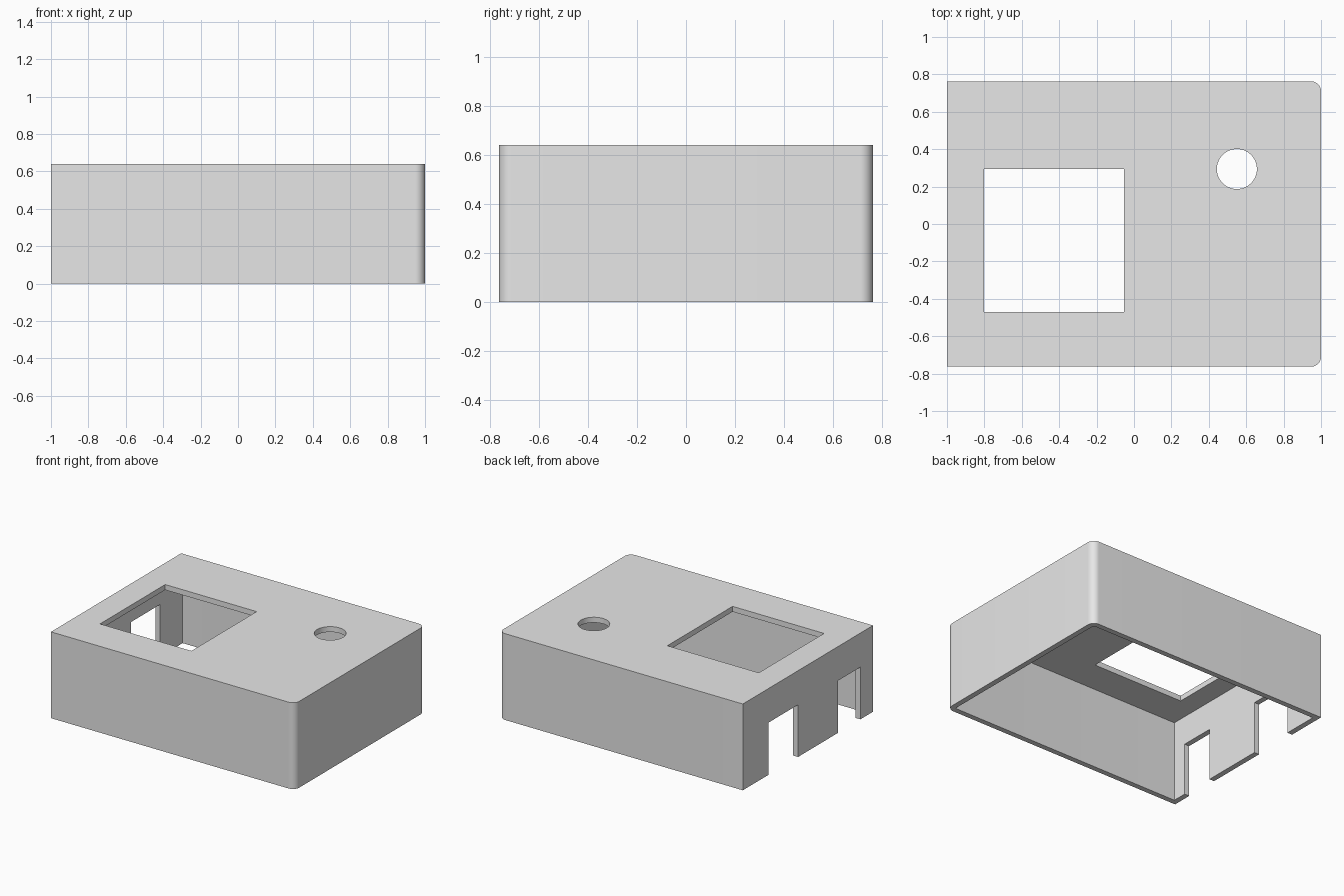
import bpy
import bmesh
import math

if "Cube" in bpy.data.objects:
    bpy.data.objects.remove(bpy.data.objects["Cube"])

LENGTH, WIDTH, HEIGHT = 2.0, 1.525, 0.64
WALL, RADIUS = 0.04, 0.053
CORNER_STEPS = 12

# Single plain grey material
grey = bpy.data.materials.new("plain grey")
grey.use_nodes = True
color = (0.8, 0.8, 0.8, 1.0)
grey.diffuse_color = color
grey.node_tree.nodes["Principled BSDF"].inputs["Base Color"].default_value = color


def prism(name, outline, z0, z1):
    """Extrude a counter-clockwise xy outline from z0 to z1."""
    bm = bmesh.new()
    base = bm.faces.new([bm.verts.new((x, y, z0)) for x, y in outline])
    top = bmesh.ops.extrude_face_region(bm, geom=[base])["geom"]
    moved = [v for v in top if isinstance(v, bmesh.types.BMVert)]
    bmesh.ops.translate(bm, verts=moved, vec=(0, 0, z1 - z0))
    bmesh.ops.recalc_face_normals(bm, faces=bm.faces)
    mesh = bpy.data.meshes.new(name)
    bm.to_mesh(mesh)
    bm.free()
    mesh.materials.append(grey)
    obj = bpy.data.objects.new(name, mesh)
    bpy.context.collection.objects.link(obj)
    return obj


def arc(cx, cy, radius, start, end, steps):
    angles = [math.radians(start + (end - start) * i / steps) for i in range(steps + 1)]
    return [(cx + radius * math.cos(a), cy + radius * math.sin(a)) for a in angles]


def body_outline(inset):
    """Rectangle with square corners at one end and rounded ones at the other."""
    x, y, r = LENGTH / 2 - inset, WIDTH / 2 - inset, RADIUS - inset
    return ([(-x, y), (-x, -y)]
            + arc(x - r, -(y - r), r, -90, 0, CORNER_STEPS)
            + arc(x - r, y - r, r, 0, 90, CORNER_STEPS))


def rectangle(x0, x1, y0, y1):
    return [(x0, y0), (x1, y0), (x1, y1), (x0, y1)]


# Outer body, open underneath
case = prism("case_shell", body_outline(0), 0, HEIGHT)

# Cavity, lid openings and the two cable notches in the square end
cutters = [
    prism("cavity_cutter", body_outline(WALL), -0.1, HEIGHT - WALL),
    prism("window_cutter", rectangle(-0.803, -0.053, -0.47, 0.294), 0.5, 0.8),
    prism("button_hole_cutter", arc(0.55, 0.294, 0.107, 0, 354, 59), 0.5, 0.8),
]
for y0, y1 in ((0.115, 0.46), (-0.615, -0.355)):
    cutters.append(prism("notch_cutter", rectangle(-1.1, -0.9, y0, y1), -0.1, 0.387))

bpy.context.view_layer.objects.active = case
case.select_set(True)
for cutter in cutters:
    cutter.hide_render = True
    cut = case.modifiers.new(cutter.name, "BOOLEAN")
    cut.operation = "DIFFERENCE"
    cut.solver = "EXACT"
    cut.object = cutter
    bpy.ops.object.modifier_apply(modifier=cut.name)
    bpy.data.objects.remove(cutter)

# Smooth the rounded corners and hole, keep other edges crisp
bpy.ops.object.shade_smooth_by_angle(angle=math.radians(30))
